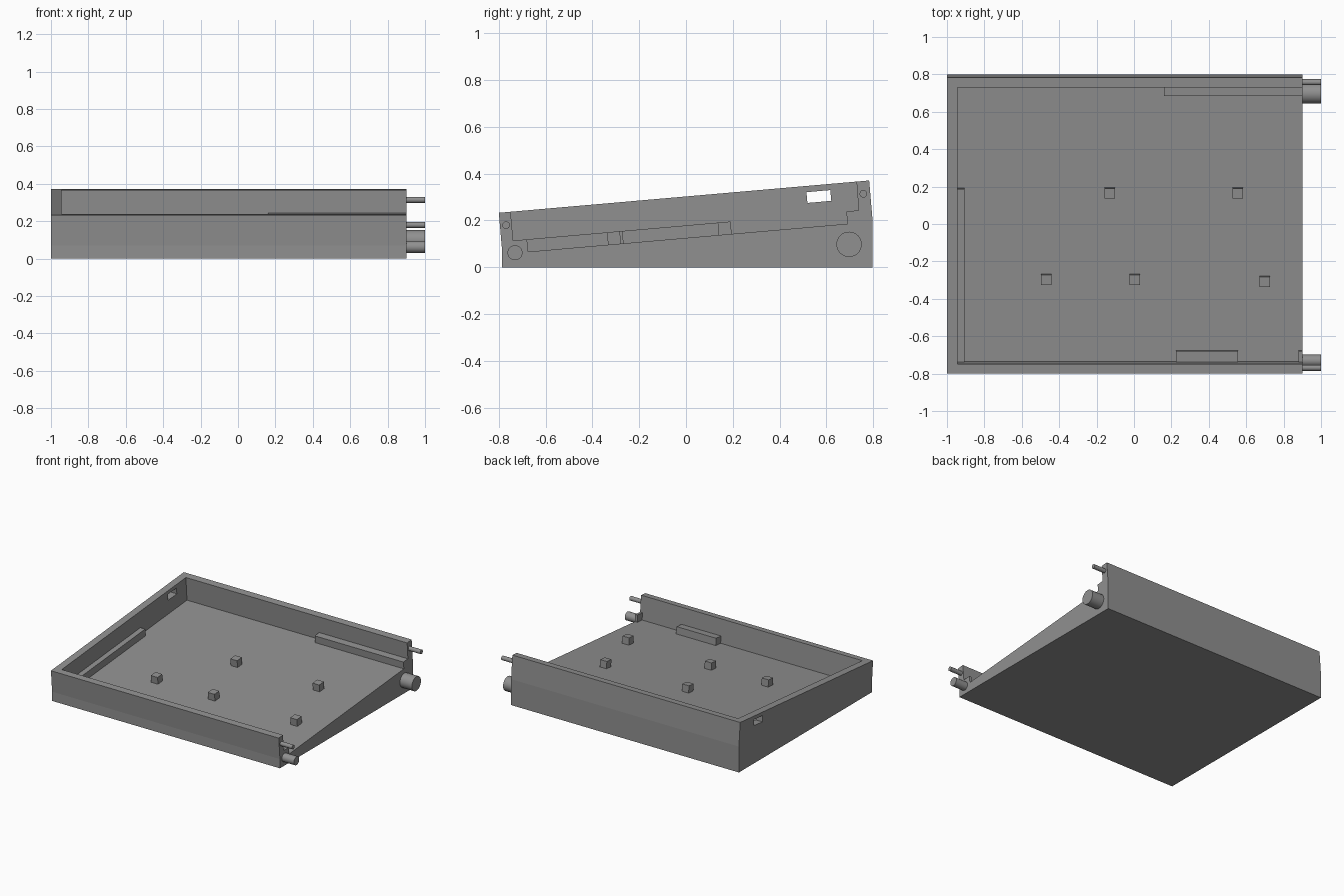
import bpy, bmesh, math
from mathutils import Matrix

if "Cube" in bpy.data.objects:
    bpy.data.objects.remove(bpy.data.objects["Cube"])

grey = bpy.data.materials.new("grey plastic")
grey.diffuse_color = (0.28, 0.28, 0.28, 1)
grey.use_nodes = True
grey.node_tree.nodes["Principled BSDF"].inputs["Base Color"].default_value = grey.diffuse_color

SLOPE = math.tan(math.radians(5))


def floor_z(y):
    return 0.066 + SLOPE * (y + 0.68)


def finish(name, bm):
    bmesh.ops.recalc_face_normals(bm, faces=bm.faces)
    me = bpy.data.meshes.new(name)
    bm.to_mesh(me)
    bm.free()
    me.materials.append(grey)
    ob = bpy.data.objects.new(name, me)
    bpy.context.collection.objects.link(ob)
    return ob


def prism(name, profile, x0, x1):
    """Extrude a (y, z) side profile along x."""
    bm = bmesh.new()
    face = bm.faces.new([bm.verts.new((x0, y, z)) for y, z in profile])
    ext = bmesh.ops.extrude_face_region(bm, geom=[face])
    verts = [g for g in ext["geom"] if isinstance(g, bmesh.types.BMVert)]
    bmesh.ops.translate(bm, verts=verts, vec=(x1 - x0, 0, 0))
    return finish(name, bm)


def floor_block(name, x0, x1, y0, y1, height=0.053):
    """Block standing square to the sloped floor, sunk slightly into it."""
    def at(y, h):
        return (y - h * SLOPE, floor_z(y) + h)
    return prism(name, [at(y0, -0.01), at(y1, -0.01), at(y1, height), at(y0, height)], x0, x1)


# Wedge-shaped half tray
tray = prism("tray", [(-0.786, 0), (0.798, 0), (0.798, 0.195), (0.783, 0.371),
                      (-0.8, 0.233), (-0.786, 0.07)], -1, 0.9)

# Open pocket and side port
pocket = prism("pocket_cutter", [(-0.734, floor_z(-0.734)), (0.742, floor_z(0.742)),
                                 (0.722, 0.46), (-0.759, 0.34)], -0.945, 1.1)
port = prism("port_cutter", [(0.519, 0.275), (0.621, 0.284), (0.617, 0.33), (0.515, 0.321)],
             -1.1, -0.9)
for cutter in (pocket, port):
    mod = tray.modifiers.new(cutter.name, "BOOLEAN")
    mod.operation = "DIFFERENCE"
    mod.solver = "EXACT"
    mod.object = cutter
    cutter.hide_render = True
    cutter.hide_viewport = True

# Ledges along the walls
floor_block("left_ledge", -0.955, -0.905, -0.745, 0.192)
floor_block("back_ledge", 0.16, 0.9, 0.69, 0.752)
floor_block("front_ledge", 0.225, 0.555, -0.745, -0.675)
floor_block("front_end_tab", 0.88, 0.9, -0.745, -0.675)

# Standoffs on the floor
for i, (x, y) in enumerate([(-0.13, 0.165), (0.555, 0.165), (-0.47, -0.297),
                            (0.005, -0.297), (0.7, -0.308)]):
    floor_block(f"standoff_{i + 1}", x - 0.028, x + 0.028, y - 0.025, y + 0.03)

# Joining pins on the open end
for name, y, z, r in [("front_large_pin", -0.731, 0.062, 0.032),
                      ("front_small_pin", -0.769, 0.18, 0.016),
                      ("back_large_pin", 0.697, 0.098, 0.054),
                      ("back_small_pin", 0.758, 0.314, 0.016)]:
    bm = bmesh.new()
    bmesh.ops.create_cone(bm, cap_ends=True, segments=32, radius1=r, radius2=r, depth=0.12,
                          matrix=Matrix.Translation((0.94, y, z)) @ Matrix.Rotation(math.pi / 2, 4, "Y"))
    pin = finish(name, bm)
    bpy.ops.object.select_all(action="DESELECT")
    bpy.context.view_layer.objects.active = pin
    pin.select_set(True)
    bpy.ops.object.shade_smooth_by_angle(angle=math.radians(30))
